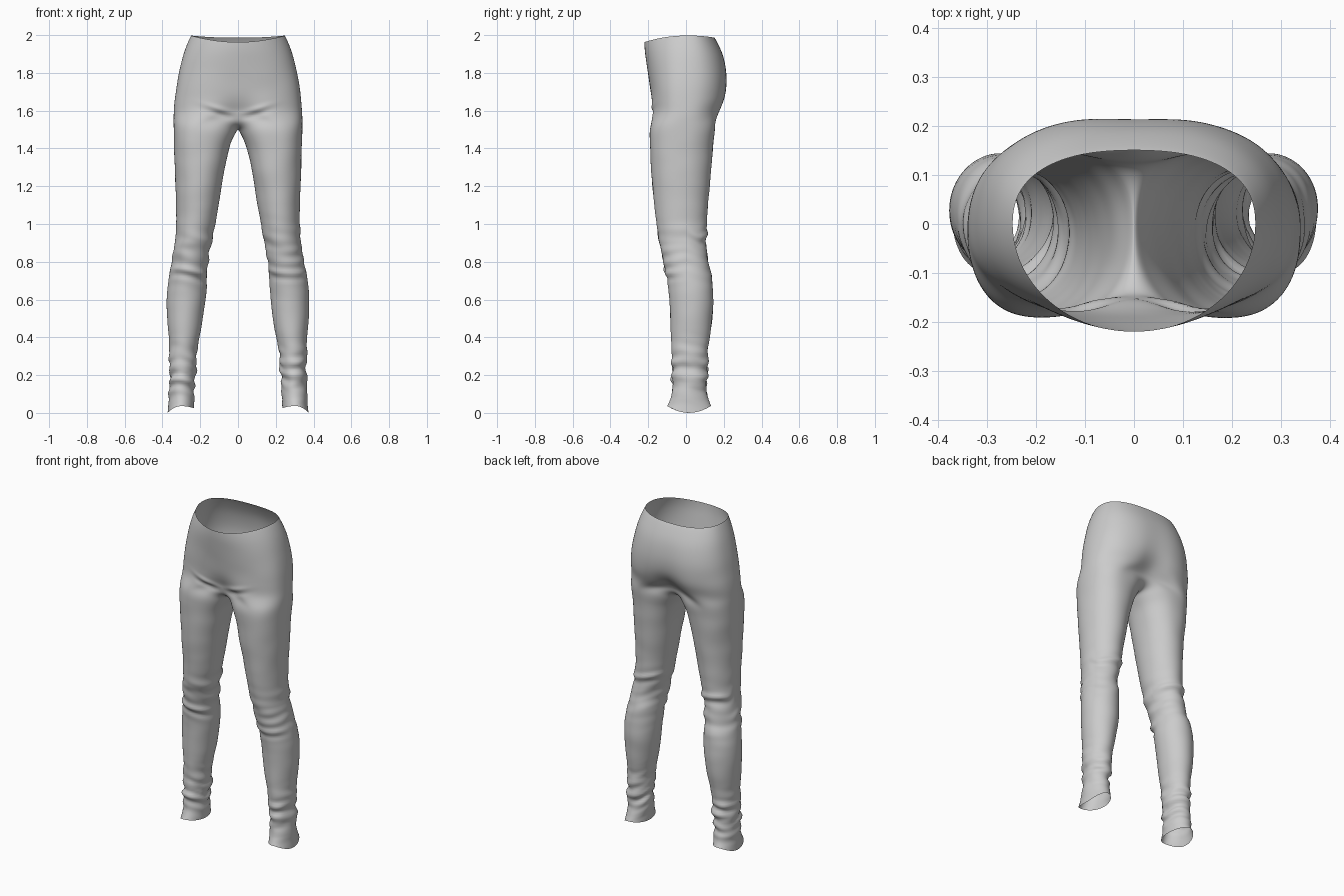
import bpy, bmesh, math
from mathutils import Vector, noise

cube = bpy.data.objects.get("Cube")
if cube:
    bpy.data.objects.remove(cube)

HALF = 14  # segments around half a ring

# Hip rows: height, half width, front, back, front centre dent, back centre dent
HIPS = [
    (1.998, .25, -.222, .152, 0, 0),
    (1.985, .257, -.222, .16, 0, 0),
    (1.94, .277, -.22, .182, 0, 0),
    (1.88, .297, -.213, .207, 0, .003),
    (1.78, .32, -.2, .226, 0, .008),
    (1.7, .332, -.193, .224, .006, .017),
    (1.64, .339, -.191, .212, .025, .045),
    (1.59, .342, -.191, .19, .06, .08),
]
# Leg rows: height, outer side, inner side, front, back
LEGS = [
    (1.53, .342, .014, -.192, .16),
    (1.46, .34, .04, -.192, .147),
    (1.36, .337, .058, -.19, .14),
    (1.2, .332, .085, -.18, .126),
    (1.05, .327, .112, -.163, .113),
    (.95, .33, .128, -.15, .108),
    (.87, .337, .148, -.138, .11),
    (.79, .352, .16, -.118, .122),
    (.7, .37, .163, -.1, .14),
    (.6, .379, .17, -.088, .147),
    (.5, .376, .184, -.085, .142),
    (.4, .366, .202, -.08, .126),
    (.3, .364, .222, -.075, .11),
    (.2, .367, .225, -.074, .11),
    (.11, .366, .232, -.072, .108),
    (.06, .368, .232, -.084, .118),
    (.025, .374, .234, -.1, .132),
]


def power(v, n):
    return math.copysign(abs(v) ** (2 / n), v)


def clamp(v):
    return max(0, min(1, v))


def hip_ring(z, width, front, back, dent_f, dent_b):
    """Open half ring from the front centre, round the side, to the back centre."""
    pts = []
    for i in range(HALF + 1):
        a = math.pi * (i / HALF - .5)
        c, s = math.cos(a), math.sin(a)
        n = 2.4 if s > 0 else 2 + .4 * clamp((2 - z) / .3)
        x = width * power(c, n) if 0 < i < HALF else 0
        depth, dent = (back, dent_b) if s > 0 else (front, dent_f)
        y = power(abs(s), n) * (depth - math.copysign(dent, depth) * math.exp(-(x / .075) ** 2))
        sag = (.036 if s < 0 else .012) * s * s * clamp((z - 1.8) / .2)
        pts.append((x, y, z - sag))
    return pts


def leg_ring(z, outer, inner, front, back):
    """Closed ring, dropped on the inside near the crotch and arched at the hem."""
    pts = []
    cx, cy = (outer + inner) / 2, (front + back) / 2
    n = 2 + .4 * clamp((z - 1.2) / .3)
    for i in range(2 * HALF):
        a = math.pi * (i / HALF - .5)
        c, s = math.cos(a), math.sin(a)
        drop = .055 * max(0, -c) * clamp((z - 1.36) / .16)
        hem = clamp((.09 - z) / .06) * (.012 * s * s - .025 * max(0, c) ** 2)
        pts.append((cx + (outer - inner) / 2 * power(c, n),
                    cy + (back - front) / 2 * power(s, n), z - drop + hem))
    return pts


def build_side(bm, side):
    """Hips, crotch seam and leg for one side."""
    def add(pts):
        return [bm.verts.new((side * x, y, z)) for x, y, z in pts]

    def bridge(upper, lower, closed):
        count = len(upper)
        for i in range(count if closed else count - 1):
            j = (i + 1) % count
            quad = [upper[i], lower[i], lower[j], upper[j]]
            bm.faces.new(quad if side > 0 else quad[::-1])

    rows = [add(hip_ring(*r)) for r in HIPS]
    for a, b in zip(rows, rows[1:]):
        bridge(a, b, False)
    # Crotch seam runs from the back centre under to the front centre
    start, end = rows[-1][-1].co, rows[-1][0].co
    seam = []
    for i in range(1, HALF):
        u = i / HALF
        p = start.lerp(end, .5 - .5 * math.cos(math.pi * u))
        seam.append((0, p.y, p.z - .082 * math.sin(math.pi * u) ** .8))
    top = rows[-1] + add(seam)
    for r in LEGS:
        ring = add(leg_ring(*r))
        bridge(top, ring, True)
        top = ring


def bump(v, centre, width):
    return math.exp(-((v - centre) / width) ** 2)


def wrinkle(co):
    """Cloth folds: bunched ankles, knee creases and drag lines at the crotch."""
    x, y, z = co
    side = 1 if x > 0 else -1
    turn = math.atan2(y - .02, abs(x) - .28)
    slant = z + .012 * math.sin(turn + side) + .01 * math.sin(2 * turn - side)
    fold = noise.noise(Vector((x * 9, y * 9, slant * 26)))
    ankle = .017 * bump(z, .22, .11) * fold
    ankle += .004 * bump(z, .2, .09) * math.sin(95 * slant + side)
    knee = .011 * bump(z, .84, .13) * noise.noise(Vector((x * 6, y * 6 + 3, slant * 20)))
    # One sharp roll behind the knee, another under the kneecap
    back, front = clamp(y / .08), clamp(-y / .08)
    knee += .009 * back * bump(slant, .95, .016) - .006 * back * bump(slant, .915, .018)
    knee += .008 * front * bump(slant, .745, .016) - .006 * front * bump(slant, .71, .016)
    # Drag lines rising outwards from the crotch
    line = z - 1.55 - .3 * abs(x)
    drag = .006 * bump(abs(x), .1, .07) * clamp(-y / .1) * (bump(line, .03, .014) - bump(line, 0, .014))
    soft = .003 * clamp((1.9 - z) / .3) * noise.noise(Vector((x * 7, y * 7, z * 9)))
    return ankle + knee + drag + soft


# Cage of both sides welded along the centre
bm = bmesh.new()
for side in (1, -1):
    build_side(bm, side)
bmesh.ops.remove_doubles(bm, verts=bm.verts, dist=.0005)
mesh = bpy.data.meshes.new("leggings")
bm.to_mesh(mesh)
bm.free()
leggings = bpy.data.objects.new("leggings", mesh)
bpy.context.collection.objects.link(leggings)
bpy.context.view_layer.objects.active = leggings
leggings.select_set(True)

# Smooth the cage, then press the folds in along the normals
sub = leggings.modifiers.new("smooth_cloth", 'SUBSURF')
sub.levels = sub.render_levels = 3
bpy.ops.object.modifier_apply(modifier=sub.name)
normals = [v.normal.copy() for v in mesh.vertices]
for v, normal in zip(mesh.vertices, normals):
    v.co += normal * wrinkle(v.co)
bpy.ops.object.shade_smooth()

# Plain grey cloth
cloth = bpy.data.materials.new("grey_cloth")
cloth.use_nodes = True
grey = (.6, .6, .6, 1)
cloth.diffuse_color = grey
shader = cloth.node_tree.nodes["Principled BSDF"]
shader.inputs["Base Color"].default_value = grey
shader.inputs["Roughness"].default_value = .8
mesh.materials.append(cloth)
